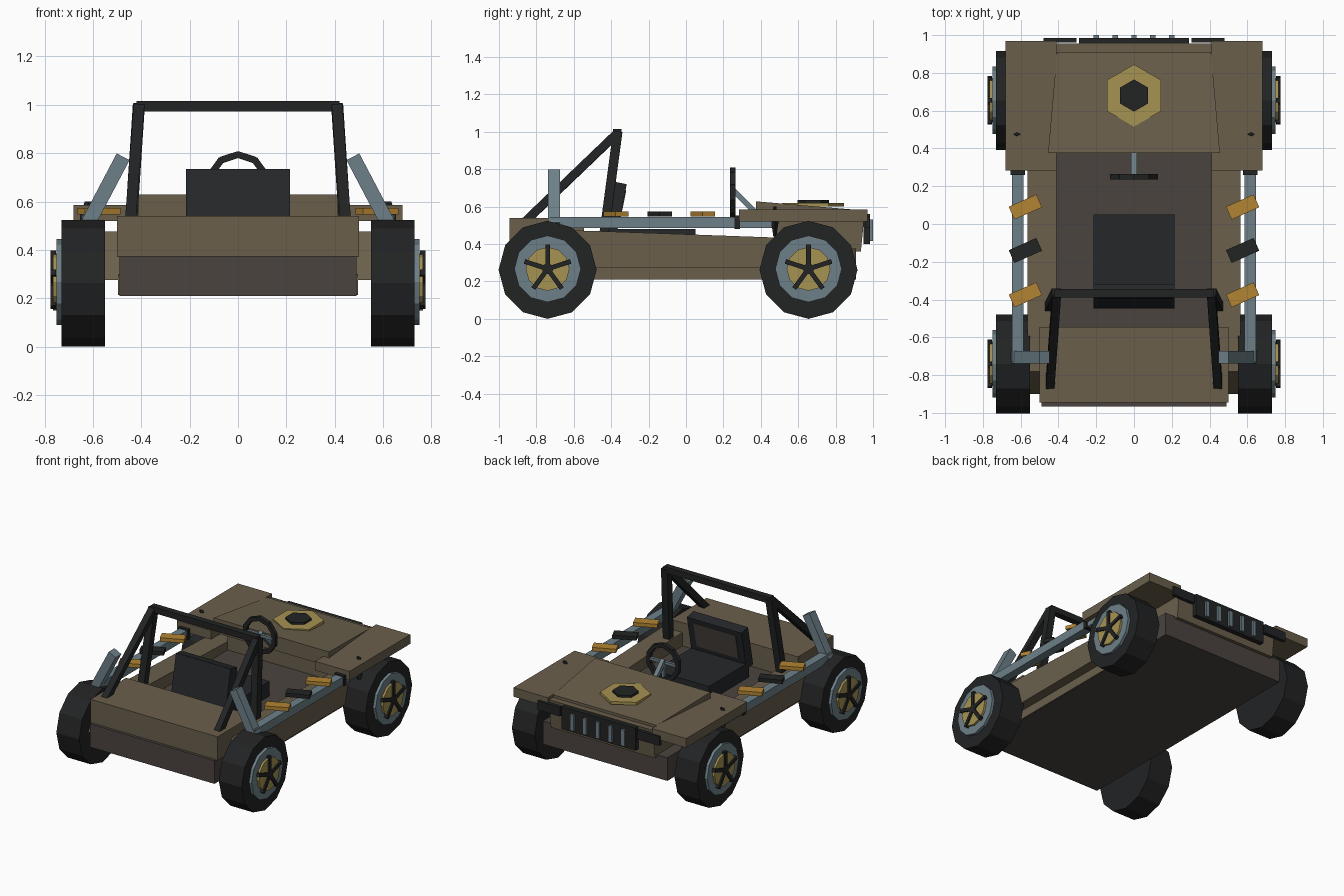
import bpy, bmesh, math
from mathutils import Vector, Matrix

if "Cube" in bpy.data.objects:
    bpy.data.objects.remove(bpy.data.objects["Cube"])

def mat(name, rgb):
    m = bpy.data.materials.new(name)
    lin = [((c / 255 + 0.055) / 1.055) ** 2.4 if c > 10 else c / 255 / 12.92 for c in rgb]
    m.diffuse_color = (*lin, 1)
    m.use_nodes = True
    m.node_tree.nodes["Principled BSDF"].inputs["Base Color"].default_value = m.diffuse_color
    return m

TAN = mat("tan paint", (106, 95, 75))
DARK = mat("dark brown", (75, 68, 63))
BLACK = mat("black metal", (34, 35, 36))
SEAT = mat("seat black", (37, 39, 42))
GREY = mat("blue grey steel", (109, 128, 136))
BRASS = mat("brass", (166, 146, 82))
ORANGE = mat("orange", (178, 131, 50))

def finish(name, bm, m):
    bmesh.ops.recalc_face_normals(bm, faces=bm.faces)
    me = bpy.data.meshes.new(name)
    bm.to_mesh(me)
    bm.free()
    me.materials.append(m)
    ob = bpy.data.objects.new(name, me)
    bpy.context.collection.objects.link(ob)
    return ob

def box(name, m, x, y, z, rot=None):
    """Box from ranges, optionally turned about its centre."""
    c = Vector(((x[0] + x[1]) / 2, (y[0] + y[1]) / 2, (z[0] + z[1]) / 2))
    bm = bmesh.new()
    bmesh.ops.create_cube(bm, size=1)
    bmesh.ops.scale(bm, vec=(x[1] - x[0], y[1] - y[0], z[1] - z[0]), verts=bm.verts)
    if rot:
        bmesh.ops.transform(bm, matrix=rot, verts=bm.verts)
    bmesh.ops.translate(bm, vec=c, verts=bm.verts)
    return finish(name, bm, m)

def beam(name, m, a, b, w, d=None):
    """Square bar between two points."""
    a, b = Vector(a), Vector(b)
    v = b - a
    side = Vector((0, 1, 0)) if abs(v.normalized().y) < 0.9 else Vector((0, 0, 1))
    u = v.cross(side).normalized()
    t = u.cross(v).normalized()
    d = d or w
    bm = bmesh.new()
    rings = [[bm.verts.new(p + u * i * w / 2 + t * j * d / 2)
              for i, j in ((-1, -1), (1, -1), (1, 1), (-1, 1))] for p in (a, b)]
    bm.faces.new(rings[0])
    bm.faces.new(rings[1])
    for i in range(4):
        k = (i + 1) % 4
        bm.faces.new((rings[0][i], rings[0][k], rings[1][k], rings[1][i]))
    return finish(name, bm, m)

def side_prism(name, m, prof, x0, x1):
    """Extrude a (y, z) profile along x."""
    bm = bmesh.new()
    f = bm.faces.new([bm.verts.new((x0, y, z)) for y, z in prof])
    g = bmesh.ops.extrude_face_region(bm, geom=[f])
    bmesh.ops.translate(bm, vec=(x1 - x0, 0, 0),
                        verts=[e for e in g["geom"] if isinstance(e, bmesh.types.BMVert)])
    return finish(name, bm, m)

def disc(name, m, c, r, depth, n, axis="X", spin=0, r2=None):
    bm = bmesh.new()
    bmesh.ops.create_cone(bm, cap_ends=True, segments=n, radius1=r,
                          radius2=r if r2 is None else r2, depth=depth)
    M = Matrix.Rotation(spin, 4, "Z")
    if axis == "X":
        M = Matrix.Rotation(math.pi / 2, 4, "Y") @ M
    bmesh.ops.transform(bm, matrix=Matrix.Translation(c) @ M, verts=bm.verts)
    return finish(name, bm, m)

# lower tub and rear deck
box("lower_tub", DARK, (-.49, .49), (-.965, .91), (.21, .375))
box("rear_deck", TAN, (-.5, .5), (-.945, -.545), (.37, .54))

# engine bay and tapered sloping hood
side_prism("engine_bay", TAN, [(.47, .37), (.47, .555), (.955, .565), (.935, .36)], -.41, .41)
hood = box("hood", TAN, (-1, 1), (.375, .91), (0, 1))
for v in hood.data.vertices:
    back = v.co.y < .6
    top = v.co.z > .5
    v.co.x *= .455 if back else .408
    v.co.z = (.628 if back else .583) if top else .525

# hood hatch
tilt = Matrix.Rotation(-.06, 4, "X")
for nm, m, r, z, d in (("hatch_plate", BRASS, .165, .61, .02), ("hatch_cap", BLACK, .085, .622, .025)):
    disc(nm, m, (0, .68, z), r, d, 6, "Z")

# grille, bars and lamps
box("grille", BLACK, (-.29, .29), (.95, .985), (.4, .56))
for i in range(-2, 3):
    box("grille_bar", GREY, (i * .1 - .014, i * .1 + .014), (.98, 1.0), (.415, .53))

for s in (-1, 1):
    def X(a, b):
        return tuple(sorted((s * a, s * b)))

    # side panels and sills
    side_prism("side_panel", TAN, [(-.9, .275), (-.78, .475), (-.5, .47), (.55, .432), (.55, .275)],
               s * .41, s * .565)
    box("sill", TAN, X(.48, .496), (-.9, .55), (.213, .3))
    # front fender, lamp block and fender spike
    box("front_fender", TAN, X(.41, .68), (.283, .97), (.52, .585))
    box("lamp_block", BLACK, X(.305, .48), (.96, .985), (.485, .55))
    for h in (-1, 1):
        sp = disc("fender_spike", BLACK, (s * .62, .475, .52 + h * .04), .02, .08, 4, "Z", 0,
                  .008) if h > 0 else disc("fender_spike", BLACK, (s * .62, .475, .48), .008, .08, 4, "Z", 0, .02)
        for v in sp.data.vertices:
            v.co.x = s * .62 + (v.co.x - s * .62) * 1.8
    # rail, rail end collar and rear strut
    box("side_rail", GREY, X(.585, .645), (-.73, .46), (.485, .545))
    box("rail_collar", BLACK, X(.577, .653), (.26, .29), (.48, .553))
    beam("rear_strut", GREY, (s * .625, -.705, .5), (s * .475, -.705, .785), .06, .065)
    # step plates
    for y, m in ((.09, ORANGE), (-.14, BLACK), (-.375, ORANGE)):
        box("step_plate", m, X(.495, .655), (y - .037, y + .037), (.547, .573),
            Matrix.Rotation(math.radians(24), 4, "Z"))
    # roll cage legs
    beam("cage_post", BLACK, (s * .447, -.44, .44), (s * .41, -.365, 1.0), .05)
    beam("cage_brace", BLACK, (s * .445, -.86, .52), (s * .41, -.37, .99), .045)
    # wheels
    for y in (-.74, .655):
        disc("tyre", BLACK, (s * .64, y, .262), .262, .18, 12)
        disc("rim", GREY, (s * .73, y, .267), .178, .04, 12)
        disc("hub", BRASS, (s * .745, y, .267), .117, .04, 12)
        disc("hub_cap", BLACK, (s * .76, y, .267), .03, .03, 10)
        for k in range(5):
            a = math.radians(90 + 72 * k)
            box("wheel_spoke", BLACK, X(.752, .775), (y + .065 * math.cos(a) - .065, y + .065 * math.cos(a) + .065),
                (.267 + .065 * math.sin(a) - .0125, .267 + .065 * math.sin(a) + .0125),
                Matrix.Rotation(a, 4, "X"))

# roll cage top bar
box("cage_top_bar", BLACK, (-.42, .42), (-.39, -.345), (.972, 1.015))

# seat
lean = Matrix.Rotation(-.2, 4, "X")
box("seat_cushion", SEAT, (-.215, .215), (-.4, .05), (.37, .48))
box("seat_back", SEAT, (-.215, .215), (-.42, -.345), (.44, .73), lean)
box("seat_pad", DARK, (-.165, .165), (-.347, -.337), (.51, .69), lean)

# steering wheel, spokes and column
for k in range(10):
    p = [(.12 * math.cos(a), .25, .675 + .12 * math.sin(a))
         for a in (math.radians(36 * (k + i) + 18) for i in (-.04, 1.04))]
    beam("steering_rim", BLACK, p[0], p[1], .028)
for a in (0, 180, 270):
    r = math.radians(a)
    beam("steering_spoke", GREY, (0, .252, .675), (.11 * math.cos(r), .252, .675 + .11 * math.sin(r)), .02)
beam("steering_column", GREY, (0, .25, .69), (0, .38, .56), .03)
